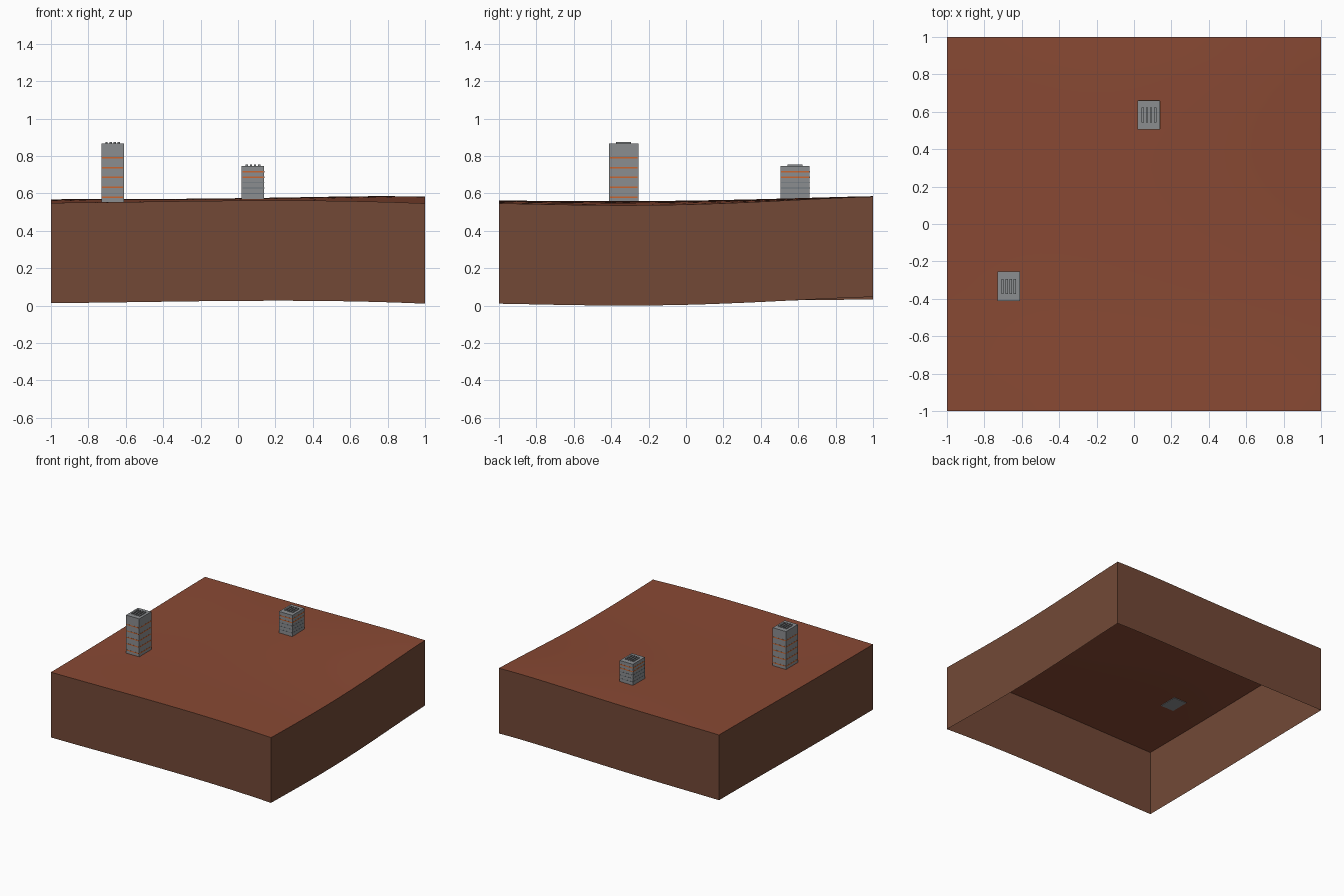
import bpy
import bmesh
from mathutils import Vector

old = bpy.data.objects.get("Cube")
if old:
    bpy.data.objects.remove(old, do_unlink=True)


def material(name, r, g, b):
    m = bpy.data.materials.new(name)
    m.use_nodes = True
    m.diffuse_color = (r, g, b, 1)
    bsdf = m.node_tree.nodes["Principled BSDF"]
    bsdf.inputs["Base Color"].default_value = (r, g, b, 1)
    bsdf.inputs["Roughness"].default_value = 0.9
    return m


soil = material("red soil", 0.25, 0.067, 0.034)
earth = material("brown earth", 0.17, 0.066, 0.037)
concrete = material("grey concrete", 0.26, 0.27, 0.28)
orange = material("orange trim", 0.58, 0.13, 0.03)
slate = material("slate trim", 0.14, 0.17, 0.19)


def finish(name, bm, *mats):
    mesh = bpy.data.meshes.new(name)
    bm.to_mesh(mesh)
    bm.free()
    for m in mats:
        mesh.materials.append(m)
    obj = bpy.data.objects.new(name, mesh)
    bpy.context.collection.objects.link(obj)
    return obj


def add_box(bm, center, size):
    verts = bmesh.ops.create_cube(bm, size=1)["verts"]
    for v in verts:
        v.co = Vector(center) + v.co * Vector(size)
    return {f for v in verts for f in v.link_faces}


# Gently rolling ground: smooth interpolation of a coarse height grid
KNOTS = (-1, -0.5, 0, 0.5, 1)
HEIGHTS = (
    (0.549, 0.555, 0.561, 0.560, 0.546),
    (0.551, 0.555, 0.558, 0.554, 0.537),
    (0.556, 0.558, 0.561, 0.557, 0.540),
    (0.563, 0.566, 0.570, 0.571, 0.560),
    (0.568, 0.569, 0.573, 0.582, 0.582),
)
SKIRT = 0.536


def weights(t):
    result = []
    for a in KNOTS:
        w = 1
        for b in KNOTS:
            if a != b:
                w *= (t - b) / (a - b)
        result.append(w)
    return result


def ground_height(x, y):
    wx, wy = weights(x), weights(y)
    return sum(b * sum(a * h for a, h in zip(wx, row))
               for b, row in zip(wy, HEIGHTS))


bm = bmesh.new()
bmesh.ops.create_grid(bm, x_segments=20, y_segments=20, size=1)
for v in bm.verts:
    v.co.z = ground_height(v.co.x, v.co.y)
for f in bm.faces:
    f.smooth = True

# Skirt walls: the rim dropped by a constant depth, open underneath
rim = [e for e in bm.edges if e.is_boundary]
for e in rim:
    e.smooth = False
made = bmesh.ops.extrude_edge_only(bm, edges=rim)["geom"]
for g in made:
    if isinstance(g, bmesh.types.BMVert):
        g.co.z -= SKIRT
    elif isinstance(g, bmesh.types.BMFace):
        g.material_index = 1
        g.smooth = False
bm.normal_update()
for f in bm.faces:
    if f.material_index and f.normal.dot(f.calc_center_median()
                                         * Vector((1, 1, 0))) < 0:
        f.normal_flip()
finish("ground_block", bm, soil, earth)


# Towers: body, floor bands and roof ribs
WIDTH, DEPTH = 0.12, 0.156


def tower(name, x, y, bottom, top, orange_bands, slate_bands):
    bm = bmesh.new()
    add_box(bm, (x, y, (bottom + top) / 2), (WIDTH, DEPTH, top - bottom))
    finish(name + "_body", bm, concrete)

    bm = bmesh.new()
    for index, levels, thick in ((0, orange_bands, 0.008),
                                 (1, slate_bands, 0.004)):
        for z in levels:
            for dx, dy in ((0.002, -0.008), (-0.008, 0.002)):
                for f in add_box(bm, (x, y, z),
                                 (WIDTH + dx, DEPTH + dy, thick)):
                    f.material_index = index
    finish(name + "_floor_bands", bm, orange, slate)

    bm = bmesh.new()
    for i in range(4):
        add_box(bm, (x + (i - 1.5) * 0.022, y, top + 0.003),
                (0.012, 0.08, 0.012))
    finish(name + "_roof_ribs", bm, concrete)


tower("tall_tower", -0.67, -0.333, 0.55, 0.866,
      [0.58 + 0.0525 * i for i in range(5)], [])
tower("short_tower", 0.08, 0.583, 0.569, 0.746,
      [0.685, 0.715], [0.6, 0.628, 0.656])
